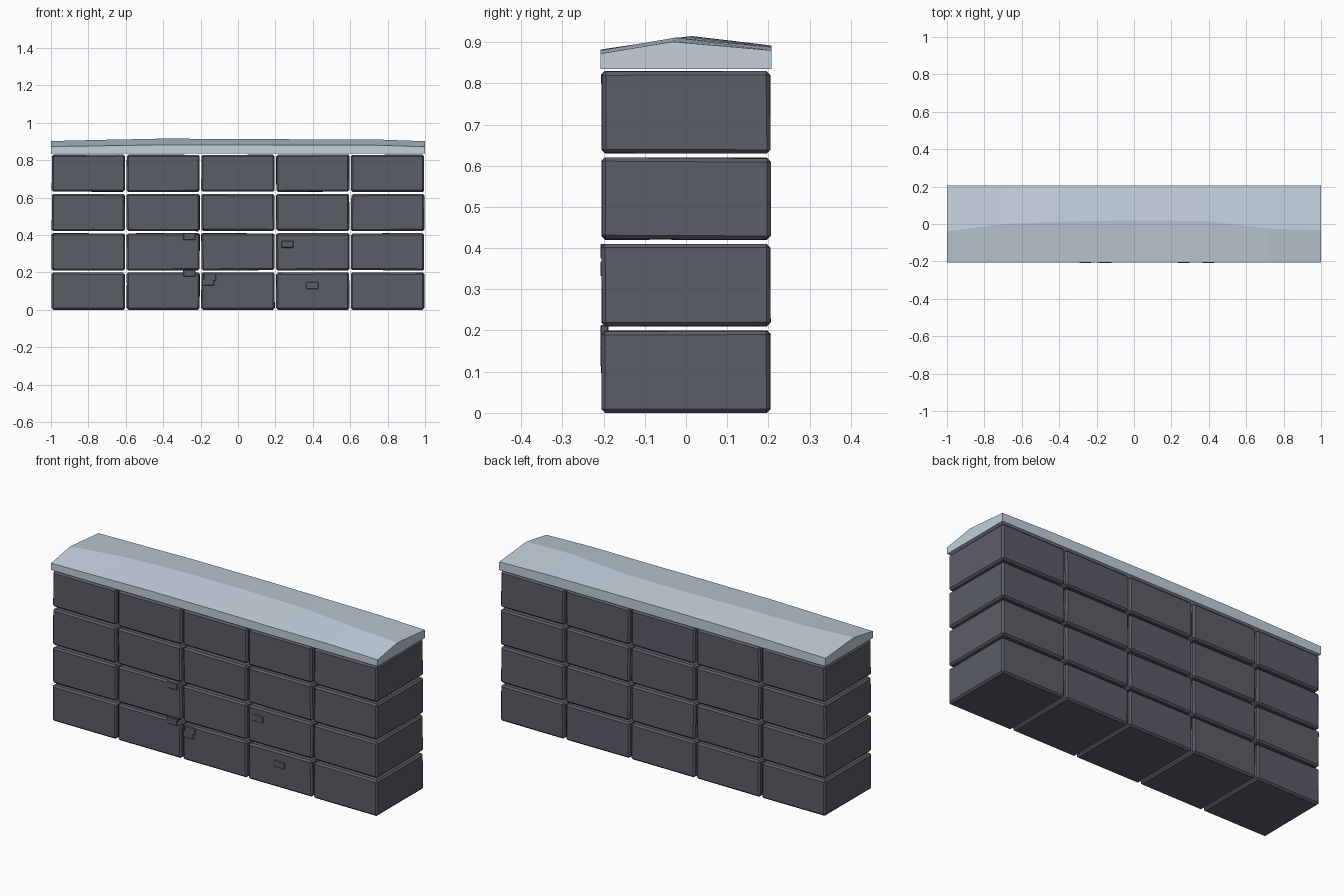
import bpy, bmesh, random
from mathutils import Vector

if "Cube" in bpy.data.objects:
    bpy.data.objects.remove(bpy.data.objects["Cube"])

random.seed(4)

def material(name, rgb):
    m = bpy.data.materials.new(name)
    m.diffuse_color = (*rgb, 1)
    m.use_nodes = True
    m.node_tree.nodes["Principled BSDF"].inputs["Base Color"].default_value = m.diffuse_color
    return m

stone = material("dark stone", (0.105, 0.11, 0.135))
snow = material("pale snow", (0.54, 0.63, 0.71))

def finish(bm, name, mat):
    bmesh.ops.recalc_face_normals(bm, faces=bm.faces)
    me = bpy.data.meshes.new(name)
    bm.to_mesh(me)
    bm.free()
    me.materials.append(mat)
    ob = bpy.data.objects.new(name, me)
    bpy.context.collection.objects.link(ob)
    return ob

def block(name, centre, size, bevel, wobble):
    """Chamfered box whose corners are pushed slightly inward."""
    bm = bmesh.new()
    bmesh.ops.create_cube(bm, size=1)
    for v in bm.verts:
        sign = v.co * 2
        v.co = Vector(centre) + Vector(
            s * (d / 2 - random.uniform(0, wobble)) for s, d in zip(sign, size))
        if centre[2] < 0.15 and sign.z < 0 and wobble:
            v.co.z = 0
    bmesh.ops.bevel(bm, geom=bm.edges[:], offset=bevel, segments=1,
                    affect='EDGES', profile=0.5)
    finish(bm, name, stone)

# Wall of large blocks, five wide and four high
for row in range(4):
    for col in range(5):
        block(f"wall_block_{row}_{col}", ((col - 2) * 0.4, 0, 0.1 + row * 0.21),
              (0.394, 0.412, 0.201), 0.009, 0.003)

# Small raised bricks on the front
for i, (x, z) in enumerate([(-0.26, 0.392), (-0.26, 0.195), (-0.15, 0.175),
                            (-0.16, 0.147), (0.265, 0.35), (0.397, 0.13)]):
    block(f"small_brick_{i}", (x, -0.198, z), (0.066, 0.02, 0.037), 0.003, 0)

# Snow cap lofted along x: station x, ridge y, ridge z, front z, back z
stations = [(-1, -0.04, 0.902, 0.873, 0.881), (-0.7, 0.0, 0.909, 0.877, 0.886),
            (-0.4, 0.012, 0.915, 0.882, 0.891), (0, 0.02, 0.913, 0.882, 0.892),
            (0.4, 0.015, 0.911, 0.880, 0.890), (0.72, -0.025, 0.911, 0.880, 0.888),
            (1, -0.033, 0.901, 0.872, 0.880)]
bm = bmesh.new()
rings = []
for x, ry, rz, fz, bz in stations:
    profile = [(-0.207, 0.835), (-0.207, fz), (ry, rz), (0.207, bz), (0.207, 0.835)]
    rings.append([bm.verts.new((x, y, z)) for y, z in profile])
for a, b in zip(rings, rings[1:]):
    for i in range(5):
        j = (i + 1) % 5
        bm.faces.new((a[i], a[j], b[j], b[i]))
bm.faces.new(rings[0])
bm.faces.new(rings[-1])
finish(bm, "snow_cap", snow)
